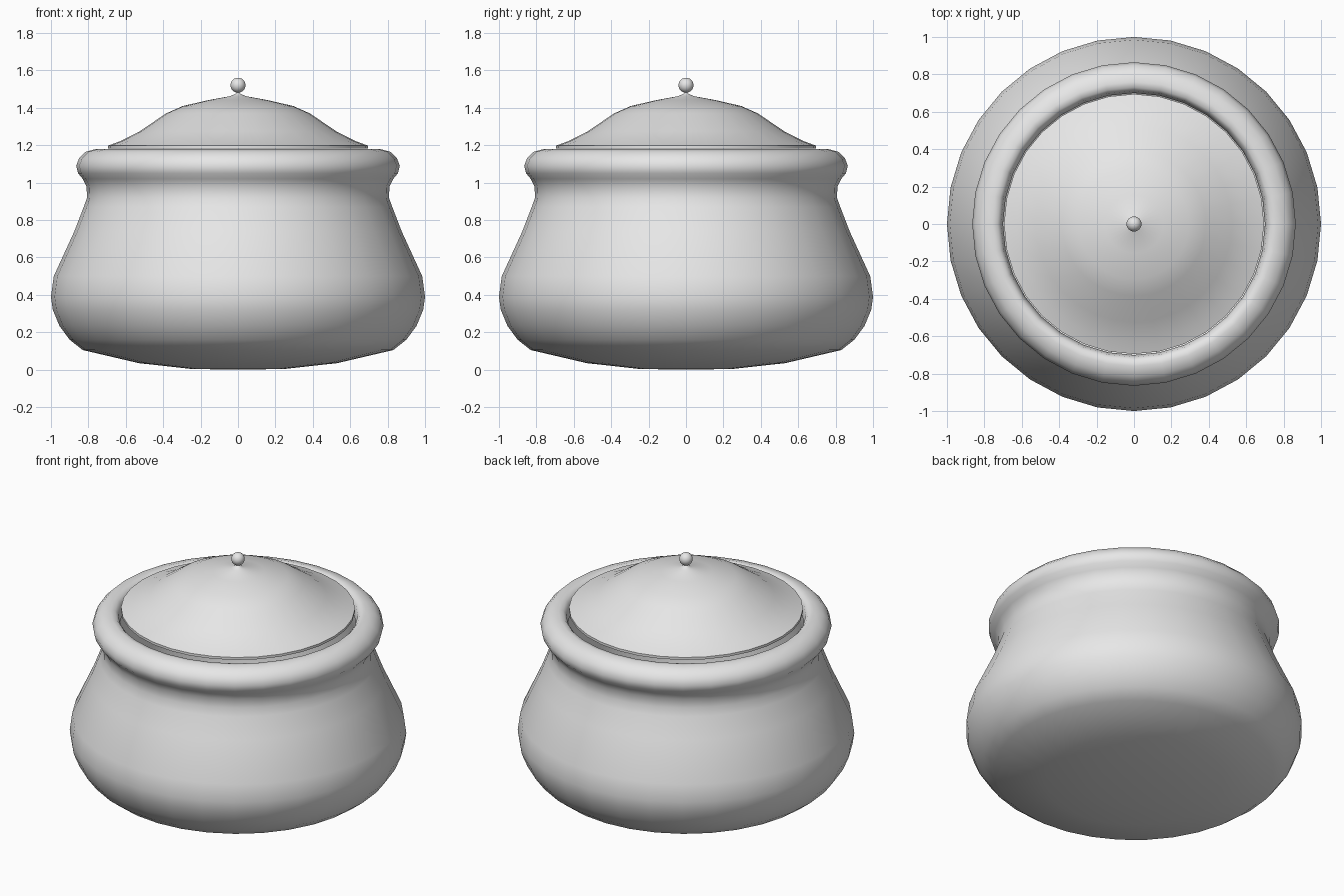
import bpy, bmesh, math

SIDES = 32

if "Cube" in bpy.data.objects:
    bpy.data.objects.remove(bpy.data.objects["Cube"], do_unlink=True)

clay = bpy.data.materials.new("plain_grey")
clay.use_nodes = True
clay.diffuse_color = (0.8, 0.8, 0.8, 1)
clay.node_tree.nodes["Principled BSDF"].inputs["Base Color"].default_value = (0.8, 0.8, 0.8, 1)


def smooth(obj):
    bpy.ops.object.select_all(action='DESELECT')
    obj.select_set(True)
    bpy.context.view_layer.objects.active = obj
    bpy.ops.object.shade_smooth_by_angle(angle=math.radians(60))


def add_object(name, bm):
    mesh = bpy.data.meshes.new(name)
    bm.to_mesh(mesh)
    bm.free()
    mesh.materials.append(clay)
    obj = bpy.data.objects.new(name, mesh)
    bpy.context.collection.objects.link(obj)
    smooth(obj)
    return obj


def lathe(name, profile):
    """Turn a (radius, height) profile around the z axis."""
    bm = bmesh.new()
    verts = [bm.verts.new((r, 0, z)) for r, z in profile]
    edges = [bm.edges.new(pair) for pair in zip(verts, verts[1:])]
    bmesh.ops.spin(bm, geom=verts + edges, cent=(0, 0, 0), axis=(0, 0, 1),
                   angle=math.tau, steps=SIDES)
    bmesh.ops.remove_doubles(bm, verts=bm.verts, dist=0.0005)
    bmesh.ops.recalc_face_normals(bm, faces=bm.faces)
    return add_object(name, bm)


# Pot: shallow base, round belly, narrow neck, rolled rim, hollow inside
base = [(0, 0), (0.25, 0.004), (0.53, 0.035), (0.83, 0.105)]
belly = [(0.9, 0.16), (0.955, 0.235), (0.99, 0.32), (1, 0.39), (0.985, 0.5),
         (0.875, 0.74), (0.825, 0.87)]
neck = [(0.807, 0.92), (0.81, 0.98), (0.83, 1.02)]
rim = [(0.855, 1.05), (0.865, 1.09), (0.85, 1.13), (0.815, 1.165), (0.76, 1.18),
       (0.73, 1.175), (0.712, 1.155)]
inside = [(0.7, 1.1), (0.74, 0.95), (0.91, 0.45), (0.78, 0.18), (0, 0.08)]
lathe("pot_body", base + belly + neck + rim + inside)

# Lid: thin flange, swept dome with a small peak, hollow underside
dome = [(0.695, 1.182), (0.695, 1.198), (0.63, 1.222), (0.525, 1.275), (0.385, 1.37),
        (0.295, 1.41), (0.155, 1.442), (0.04, 1.463), (0.015, 1.475), (0, 1.49)]
underside = [(0, 1.43), (0.28, 1.38), (0.5, 1.25), (0.62, 1.182)]
lathe("lid", underside + dome + [])
bm = bmesh.new()
bmesh.ops.create_circle(bm, segments=SIDES, radius=0.695)
inner = bmesh.ops.create_circle(bm, segments=SIDES, radius=0.62)
bmesh.ops.bridge_loops(bm, edges=bm.edges)
bmesh.ops.translate(bm, verts=bm.verts, vec=(0, 0, 1.182))
for face in bm.faces:
    if face.normal.z > 0:
        face.normal_flip()
add_object("lid_seat", bm)

# Knob: small ball on the peak
bm = bmesh.new()
bmesh.ops.create_uvsphere(bm, u_segments=24, v_segments=12, radius=0.04)
bmesh.ops.translate(bm, verts=bm.verts, vec=(0, 0, 1.521))
add_object("lid_knob", bm)
